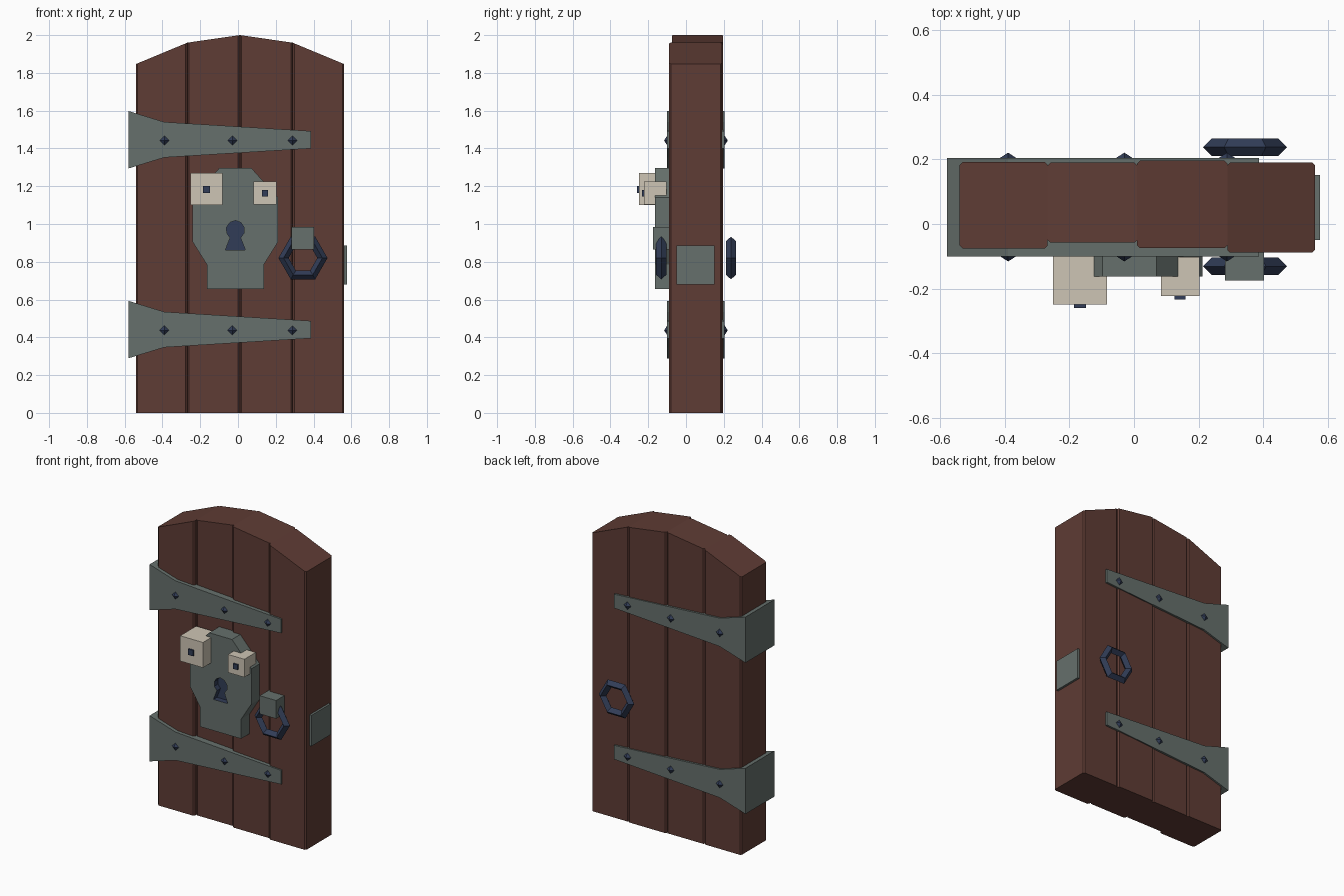
import bpy, bmesh, math

if "Cube" in bpy.data.objects:
    bpy.data.objects.remove(bpy.data.objects["Cube"])


def material(name, rgb):
    m = bpy.data.materials.new(name)
    m.diffuse_color = (*rgb, 1)
    m.use_nodes = True
    m.node_tree.nodes["Principled BSDF"].inputs["Base Color"].default_value = m.diffuse_color
    return m


WOOD = material("red brown wood", (0.114, 0.045, 0.035))
IRON = material("grey iron", (0.133, 0.162, 0.150))
NAVY = material("dark blue metal", (0.031, 0.046, 0.095))
CREAM = material("cream", (0.617, 0.560, 0.462))


def prism(name, pts, y0, y1, mat, chamfer=0):
    """Extrude an (x, z) outline from y0 to y1; optionally chamfer its upright long edges."""
    bm = bmesh.new()
    a = [bm.verts.new((x, y0, z)) for x, z in pts]
    b = [bm.verts.new((x, y1, z)) for x, z in pts]
    bm.faces.new(a)
    bm.faces.new(b[::-1])
    n = len(pts)
    for i in range(n):
        j = (i + 1) % n
        bm.faces.new((a[j], a[i], b[i], b[j]))
    if chamfer:
        up = [e for e in bm.edges if abs(e.verts[0].co.x - e.verts[1].co.x) < 1e-5
              and abs(e.verts[0].co.y - e.verts[1].co.y) < 1e-5]
        bmesh.ops.bevel(bm, geom=up, offset=chamfer, segments=1, affect='EDGES')
    bmesh.ops.recalc_face_normals(bm, faces=bm.faces)
    me = bpy.data.meshes.new(name)
    bm.to_mesh(me)
    bm.free()
    me.materials.append(mat)
    ob = bpy.data.objects.new(name, me)
    bpy.context.collection.objects.link(ob)
    return ob


def box(name, x0, x1, y0, y1, z0, z1, mat):
    return prism(name, [(x0, z0), (x1, z0), (x1, z1), (x0, z1)], y0, y1, mat)


def finish(name, mat):
    ob = bpy.context.object
    ob.name = name
    ob.data.materials.append(mat)


# Planks with an arched top and slightly uneven faces
xs = [-0.54, -0.268, 0.01, 0.289, 0.561]
tops = [1.847, 1.96, 2.0, 1.96, 1.847]
depths = [(-0.076, 0.192), (-0.058, 0.19), (-0.075, 0.196), (-0.089, 0.191)]
for i, (y0, y1) in enumerate(depths):
    prism(f"plank_{i + 1}", [(xs[i], 0), (xs[i + 1], 0), (xs[i + 1], tops[i + 1]), (xs[i], tops[i])],
          y0, y1, WOOD, 0.009)

# Hinge straps wrapping the hinge edge, with pyramid studs on both sides
for label, z in (("upper", 1.446), ("lower", 0.441)):
    prism(f"{label}_hinge_strap",
          [(-0.58, z - 0.152), (-0.39, z - 0.094), (0.387, z - 0.046),
           (0.387, z + 0.046), (-0.39, z + 0.094), (-0.58, z + 0.152)], -0.1, 0.204, IRON)
    for x in (-0.39, -0.03, 0.288):
        for side, y, turn in (("front", -0.107, 1), ("back", 0.212, -1)):
            bpy.ops.mesh.primitive_cone_add(vertices=4, radius1=0.028, radius2=0, depth=0.018,
                                            location=(x, y, z - 0.004),
                                            rotation=(turn * math.pi / 2, 0, 0))
            finish(f"{label}_{side}_stud", NAVY)

# Lock plate with a sunken keyhole
cx = -0.014
half = [(0.151, 0.655), (0.151, 0.785), (0.226, 0.905), (0.226, 1.14), (0.084, 1.297)]
plate = prism("lock_plate", [(cx + x, z) for x, z in half] + [(cx - x, z) for x, z in half[::-1]],
              -0.163, -0.05, IRON)
plate.data.materials.append(NAVY)
hole = [(cx - 0.053, 0.862), (cx + 0.053, 0.862)]
for k in range(9):
    t = math.radians(-55 + k * 290 / 8)
    hole.append((cx + 0.048 * math.cos(t), 0.968 + 0.05 * math.sin(t)))
cutter = prism("keyhole_cutter", hole, -0.2, -0.125, IRON)
cutter.data.materials.append(NAVY)
for f in cutter.data.polygons:
    f.material_index = 1
cutter.hide_render = True
mod = plate.modifiers.new("keyhole", 'BOOLEAN')
mod.object = cutter
mod.operation = 'DIFFERENCE'
mod.solver = 'EXACT'
bpy.context.view_layer.update()
cut = bpy.data.meshes.new_from_object(plate.evaluated_get(bpy.context.evaluated_depsgraph_get()))
plate.modifiers.clear()
plate.data = cut
bpy.data.objects.remove(cutter)

# Box eyes with small square pupils
for label, x, z, r, front, p in (("large", -0.167, 1.185, 0.084, -0.249, 0.019),
                                 ("small", 0.143, 1.164, 0.06, -0.223, 0.017)):
    box(f"{label}_eye", x - r, x + r, front, front + 2 * r, z - r, z + r, CREAM)
    box(f"{label}_pupil", x - p, x + p, front - 0.011, front + 0.01, z - p - 0.002, z + p - 0.002, NAVY)

# Hexagonal ring handles and the front mount
for side, y in (("front", -0.131), ("back", 0.238)):
    bpy.ops.mesh.primitive_torus_add(major_segments=6, minor_segments=4, major_radius=0.103,
                                     minor_radius=0.027, location=(0.344, y, 0.82),
                                     rotation=(math.pi / 2, 0, 0))
    finish(f"{side}_ring_handle", NAVY)
box("ring_mount", 0.282, 0.403, -0.175, -0.06, 0.864, 0.985, IRON)

# Latch plate on the opening edge
box("latch_plate", 0.54, 0.576, -0.05, 0.152, 0.68, 0.885, IRON)
